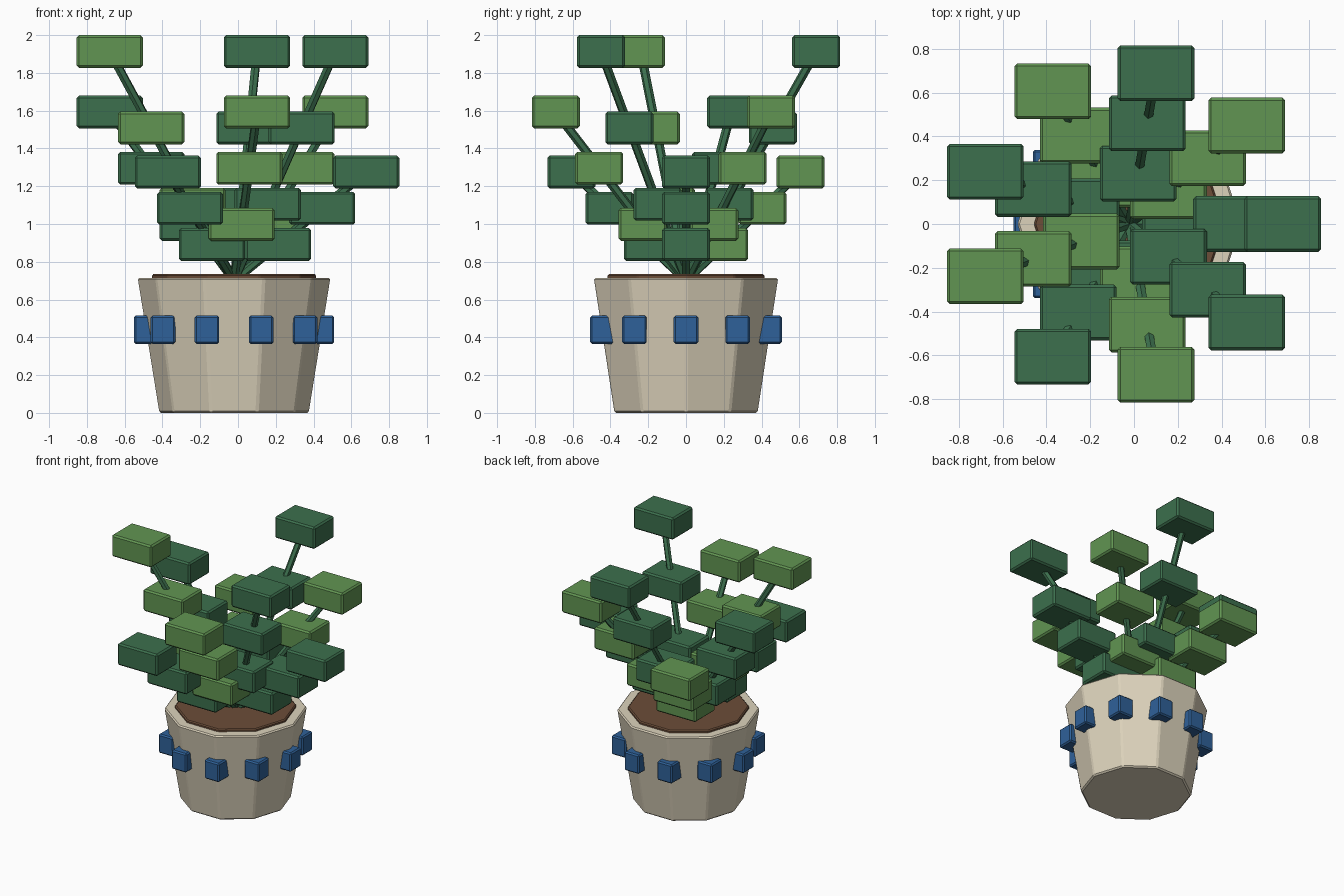
import bpy
from math import cos, sin, pi
from mathutils import Vector

if "Cube" in bpy.data.objects:
    bpy.data.objects.remove(bpy.data.objects["Cube"])

CX = -0.021  # pot axis


def material(name, rgb):
    m = bpy.data.materials.new(name)
    m.diffuse_color = (*rgb, 1)
    m.use_nodes = True
    m.node_tree.nodes["Principled BSDF"].inputs["Base Color"].default_value = m.diffuse_color
    return m


CLAY = material("clay", (0.72, 0.65, 0.50))
SOIL = material("soil", (0.15, 0.075, 0.04))
BLUE = material("blue_glaze", (0.028, 0.12, 0.32))
DARK = material("dark_green", (0.045, 0.16, 0.075))
LIGHT = material("light_green", (0.12, 0.30, 0.085))


def finish(name, mat, bevel=0):
    ob = bpy.context.object
    ob.name = name
    ob.data.materials.append(mat)
    if bevel:
        mod = ob.modifiers.new("bevel", 'BEVEL')
        mod.width = bevel
        mod.segments = 1
        mod.limit_method = 'ANGLE'
    return ob


def box(name, center, size, mat, bevel):
    bpy.ops.mesh.primitive_cube_add(size=1, location=center)
    ob = bpy.context.object
    for v in ob.data.vertices:
        v.co = Vector(a * b for a, b in zip(v.co, size))
    return finish(name, mat, bevel)


def tapered(name, r1, r2, z1, z2, mat, bevel):
    # ten-sided frustum with a corner pointing along +x
    bpy.ops.mesh.primitive_cone_add(vertices=10, radius1=r1, radius2=r2, depth=z2 - z1,
                                    location=(CX, 0, (z1 + z2) / 2))
    ob = finish(name, mat, bevel)
    ob.rotation_euler.z = pi / 2
    return ob


def rod(name, a, b, radius, mat):
    a, b = Vector(a), Vector(b)
    d = b - a
    bpy.ops.mesh.primitive_cylinder_add(vertices=6, radius=radius, depth=d.length,
                                        location=(a + b) / 2)
    bpy.context.object.rotation_euler = d.to_track_quat('Z', 'Y').to_euler()
    return finish(name, mat)


# Pot and soil
tapered("pot", 0.398, 0.513, 0, 0.715, CLAY, 0.01)
tapered("soil", 0.436, 0.436, 0.66, 0.735, SOIL, 0.008)

# Ring of blue tiles
for i in range(10):
    a = i * pi / 5
    box(f"tile_{i}", (CX + 0.465 * cos(a), 0.465 * sin(a), 0.44),
        (0.13, 0.13, 0.15), BLUE, 0.01)

# Nine stems, three leaves on each
base = Vector((CX, 0, 0.70))
for k in range(9):
    a = k * 2 * pi / 9
    rise = (0.575, 0.893, 1.213)[k % 3]
    reach = Vector((0.70 * cos(a), 0.70 * sin(a), rise))
    rod(f"stem_{k}", base, base + reach, 0.024, DARK)
    for j in (1, 2, 3):
        box(f"leaf_{k}_{j}", base + reach * (j / 3), (0.35, 0.254, 0.173),
            LIGHT if k % 2 else DARK, 0.012)
